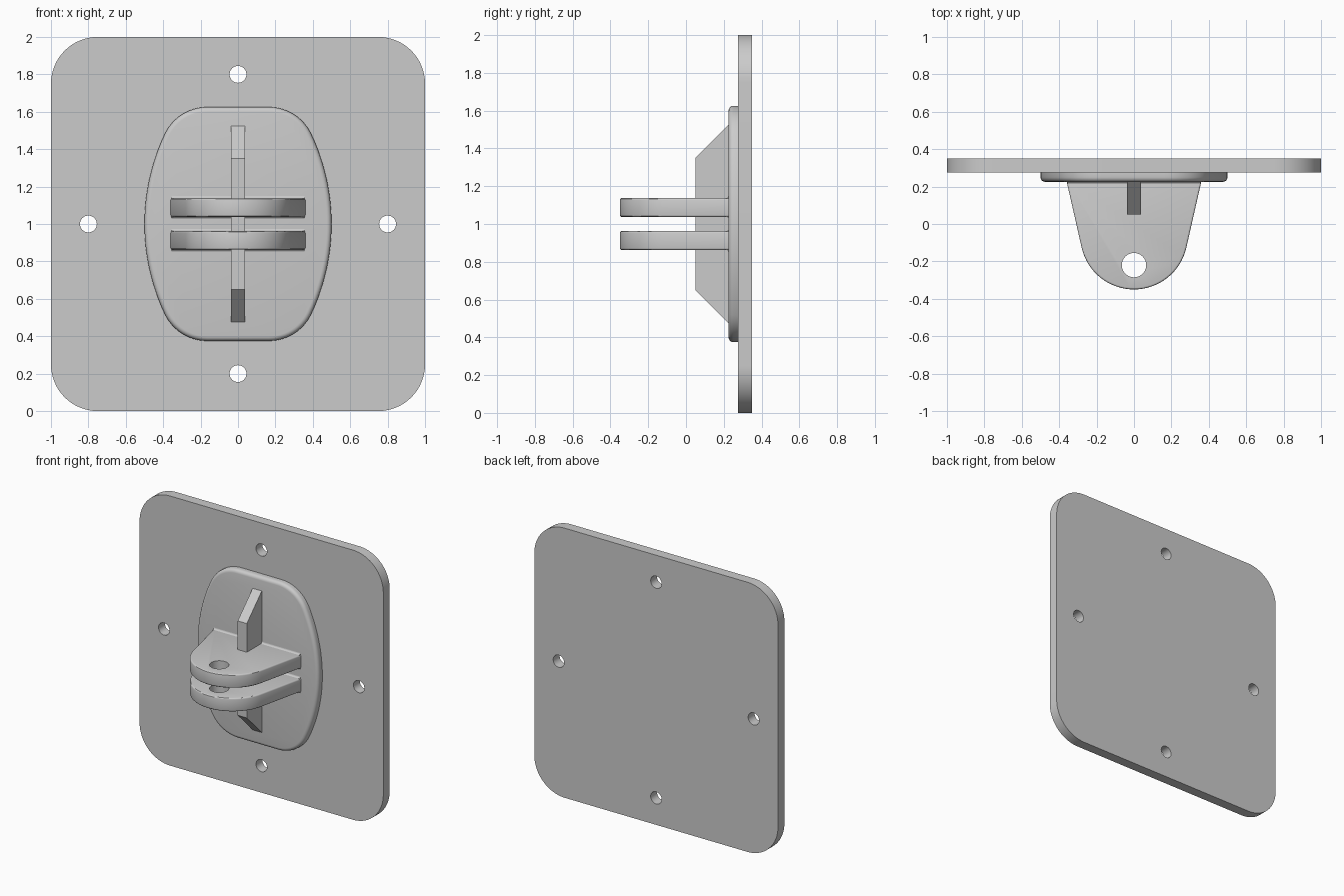
import bpy, bmesh
from math import sin, cos, atan2, pi, radians
from mathutils import Vector

cube = bpy.data.objects.get("Cube")
if cube:
    bpy.data.objects.remove(cube, do_unlink=True)

grey = bpy.data.materials.new("plain grey")
grey.use_nodes = True
grey.diffuse_color = (0.6, 0.6, 0.6, 1)
grey.node_tree.nodes["Principled BSDF"].inputs["Base Color"].default_value = (0.6, 0.6, 0.6, 1)

# Which world axes a 2D outline (u, v) and its extrusion depth d lie along
PLACE = {
    "X": lambda u, v, d: (d, u, v),
    "Y": lambda u, v, d: (u, d, v),
    "Z": lambda u, v, d: (u, v, d),
}


def prism(name, outline, axis, start, end):
    """Extrude a closed outline along one axis."""
    bm = bmesh.new()
    place = PLACE[axis]
    face = bm.faces.new([bm.verts.new(place(u, v, start)) for u, v in outline])
    new = bmesh.ops.extrude_face_region(bm, geom=[face])["geom"]
    shift = Vector(place(0, 0, end - start))
    bmesh.ops.translate(bm, vec=shift, verts=[g for g in new if isinstance(g, bmesh.types.BMVert)])
    bmesh.ops.recalc_face_normals(bm, faces=bm.faces)
    mesh = bpy.data.meshes.new(name)
    bm.to_mesh(mesh)
    bm.free()
    mesh.materials.append(grey)
    obj = bpy.data.objects.new(name, mesh)
    bpy.context.collection.objects.link(obj)
    return obj


def arc(cx, cy, r, a0, a1, steps):
    angles = [a0 + (a1 - a0) * i / steps for i in range(steps + 1)]
    return [(cx + r * cos(a), cy + r * sin(a)) for a in angles]


def circle(cx, cy, r):
    return arc(cx, cy, r, 0, 2 * pi, 48)[:-1]


def four_way(quarter, cz):
    """Mirror a quarter outline, running from the +u side to the top, into a full one."""
    half = quarter + [(-u, v) for u, v in reversed(quarter)]
    full = half + [(-u, -v) for u, v in half]
    clean = []
    for u, v in full:
        if not clean or (Vector((u, v)) - Vector(clean[-1])).length > 1e-5:
            clean.append((u, v))
    if (Vector(clean[0]) - Vector(clean[-1])).length < 1e-5:
        clean.pop()
    return [(u, v + cz) for u, v in clean]


def finish(obj, bevel=0, segments=4, cutters=()):
    """Round the edges, drill the holes and shade smooth."""
    bpy.ops.object.select_all(action="DESELECT")
    obj.select_set(True)
    bpy.context.view_layer.objects.active = obj
    if bevel:
        mod = obj.modifiers.new("rounding", "BEVEL")
        mod.width, mod.segments = bevel, segments
        mod.limit_method, mod.angle_limit = "ANGLE", radians(40)
    for cutter in cutters:
        cutter.hide_render = True
        mod = obj.modifiers.new("drill", "BOOLEAN")
        mod.operation, mod.solver, mod.object = "DIFFERENCE", "EXACT", cutter
    bpy.ops.object.convert(target="MESH")
    bpy.ops.object.shade_smooth_by_angle(angle=radians(30))
    for cutter in cutters:
        bpy.data.objects.remove(cutter, do_unlink=True)


MID = 1.0           # height of the centre
PAD_FRONT = 0.225

# Wall plate with four screw holes
plate = prism("wall_plate", four_way(arc(0.75, 0.75, 0.25, 0, pi / 2, 16), MID), "Y", 0.275, 0.35)
holes = [prism("screw_hole_cutter", circle(x, MID + z, 0.045), "Y", 0.2, 0.4)
         for x, z in ((0.8, 0), (-0.8, 0), (0, 0.8), (0, -0.8))]
finish(plate, cutters=holes)

# Barrel-shaped pad: bulging sides blended into flat ends
bulge, blend = 1.12, 0.25
blend_x, blend_z = 0.165, 0.375
meet = atan2(blend_z, blend_x - 0.5 + bulge)
quarter = (arc(0.5 - bulge, 0, bulge, 0, meet, 12)
           + arc(blend_x, blend_z, blend, meet, pi / 2, 12)[1:])
pad = prism("mounting_pad", four_way(quarter, MID), "Y", PAD_FRONT, 0.31)
finish(pad, bevel=0.025)

# Upright rib with sloped ends
rib = prism("stiffening_rib", [(0.25, MID + 0.55), (PAD_FRONT, MID + 0.525), (0.05, MID + 0.35),
                               (0.05, MID - 0.35), (PAD_FRONT, MID - 0.525), (0.25, MID - 0.55)],
            "X", -0.0375, 0.0375)
finish(rib)

# Two tapered lugs with a pin hole, and small fillets at their roots
lean = radians(13)
nose = arc(0, -0.063, 0.287, -pi + lean, -lean, 32)
lug_outline = [(-0.363, 0.24)] + nose + [(0.363, 0.24)]
for name, low in (("lower", MID - 0.1375), ("upper", MID + 0.0375)):
    high = low + 0.1
    lug = prism(name + "_lug", lug_outline, "Z", low, high)
    pin = prism("pin_hole_cutter", circle(0, -0.22, 0.065), "Z", low - 0.1, high + 0.1)
    finish(lug, bevel=0.01, segments=3, cutters=[pin])
    for side, z, out in (("bottom", low, -1), ("top", high, 1)):
        r = 0.012
        curve = [(PAD_FRONT - r + r * sin(a), z + out * r * (1 - cos(a)))
                 for a in (0, pi / 8, pi / 4, 3 * pi / 8, pi / 2)]
        root = [(PAD_FRONT + 0.01, z - out * 0.01), (PAD_FRONT - r, z - out * 0.01)]
        root += curve + [(PAD_FRONT + 0.01, z + out * r)]
        finish(prism(name + "_lug_" + side + "_fillet", root, "X", -0.355, 0.355))
